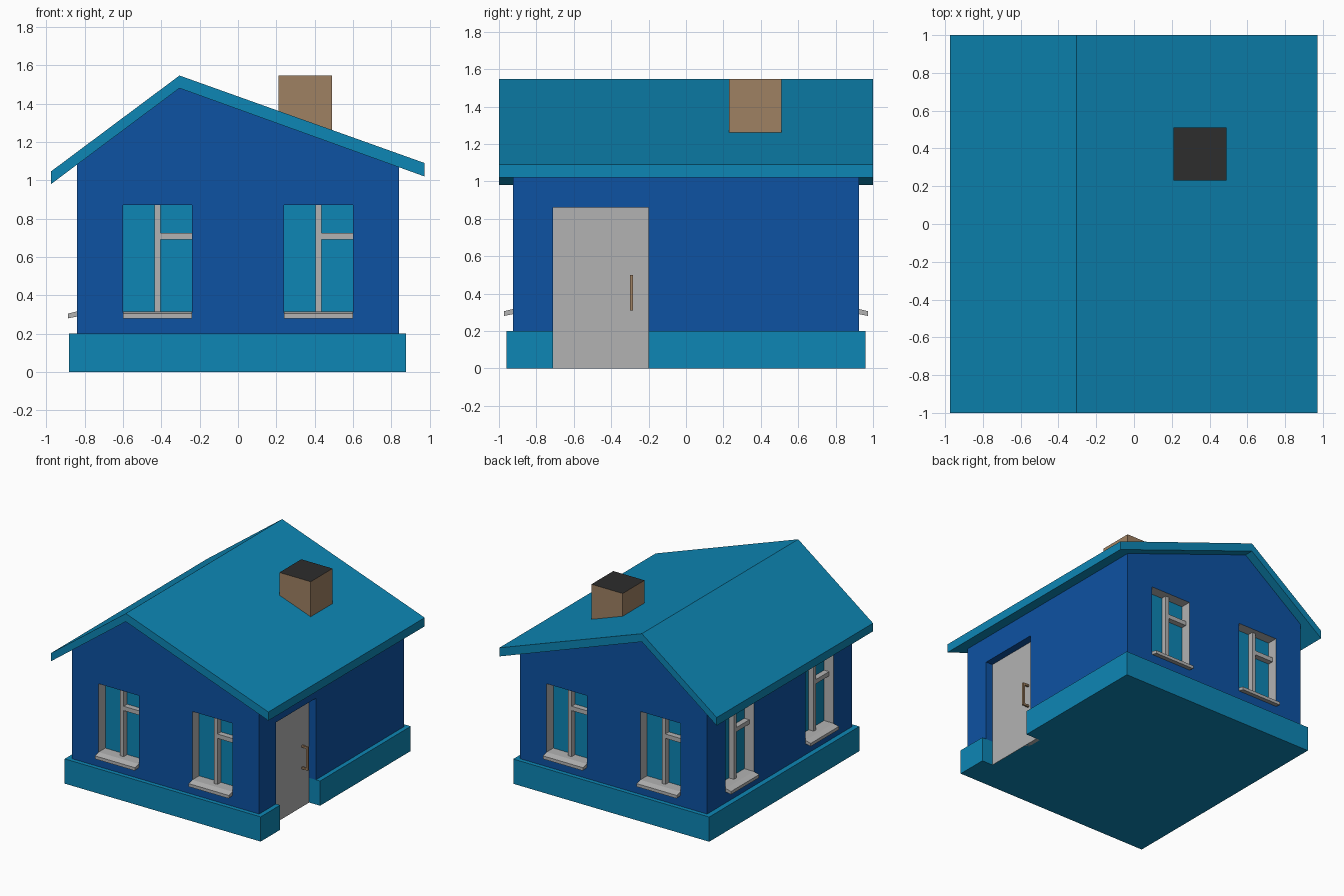
import bpy
import bmesh
import math
from mathutils import Matrix, Vector

default = bpy.data.objects.get("Cube")
if default:
    bpy.data.objects.remove(default, do_unlink=True)


def material(name, r, g, b):
    m = bpy.data.materials.new(name)
    m.use_nodes = True
    m.diffuse_color = (r, g, b, 1)
    bsdf = next(n for n in m.node_tree.nodes if n.type == 'BSDF_PRINCIPLED')
    bsdf.inputs["Base Color"].default_value = (r, g, b, 1)
    return m


TEAL = material("teal", 0.004, 0.24, 0.46)
BLUE = material("wall blue", 0.004, 0.085, 0.365)
GREY = material("light grey", 0.45, 0.45, 0.45)
BROWN = material("brick brown", 0.345, 0.218, 0.123)
DARK = material("soot", 0.026, 0.026, 0.026)


def finish(bm, name, mat, matrix=None):
    bmesh.ops.recalc_face_normals(bm, faces=bm.faces)
    mesh = bpy.data.meshes.new(name)
    bm.to_mesh(mesh)
    bm.free()
    if matrix:
        mesh.transform(matrix)
    mesh.materials.append(mat)
    obj = bpy.data.objects.new(name, mesh)
    bpy.context.scene.collection.objects.link(obj)
    return obj


def prism(name, profile, start, end, along, mat, matrix=None):
    """Extrude a closed profile: (x, z) along 'y', or (y, z) along 'x'."""
    bm = bmesh.new()
    place = (lambda a, b: (a, start, b)) if along == 'y' else (lambda a, b: (start, a, b))
    face = bm.faces.new([bm.verts.new(place(a, b)) for a, b in profile])
    geom = bmesh.ops.extrude_face_region(bm, geom=[face])["geom"]
    step = Vector((0, end - start, 0) if along == 'y' else (end - start, 0, 0))
    bmesh.ops.translate(bm, vec=step, verts=[g for g in geom if isinstance(g, bmesh.types.BMVert)])
    return finish(bm, name, mat, matrix)


def box(name, xs, ys, zs, mat, matrix=None):
    profile = [(xs[0], zs[0]), (xs[1], zs[0]), (xs[1], zs[1]), (xs[0], zs[1])]
    return prism(name, profile, ys[0], ys[1], 'y', mat, matrix)


def cut(target, cutter):
    """Subtract the cutter, keeping its colour on the new faces."""
    mod = target.modifiers.new("opening", 'BOOLEAN')
    mod.operation = 'DIFFERENCE'
    mod.solver = 'EXACT'
    mod.material_mode = 'TRANSFER'
    mod.object = cutter
    bpy.context.view_layer.objects.active = target
    bpy.ops.object.modifier_apply(modifier=mod.name)
    bpy.data.objects.remove(cutter, do_unlink=True)


# Shell: plinth, gabled walls and off-centre roof
WALL_X, WALL_Y, RECESS = 0.838, 0.926, 0.09
plinth = box("plinth", (-0.88, 0.875), (-0.96, 0.96), (0, 0.2), TEAL)
walls = prism("walls", [(-WALL_X, 0.2), (WALL_X, 0.2), (WALL_X, 1.07),
                        (-0.305, 1.482), (-WALL_X, 1.083)],
              -WALL_Y, WALL_Y, 'y', BLUE)
prism("roof", [(-0.975, 0.98), (-0.305, 1.48), (0.972, 1.02),
               (0.972, 1.09), (-0.305, 1.546), (-0.975, 1.046)],
      -1, 1, 'y', TEAL)

# Chimney with a dark top
chimney = box("chimney", (0.21, 0.49), (0.23, 0.51), (1.2, 1.546), BROWN)
chimney.data.materials.append(DARK)
for p in chimney.data.polygons:
    if p.normal.z > 0.9:
        p.material_index = 1

# Door niche, door and handle
DOOR_Y, DOOR_X = (-0.71, -0.2), 0.775
cut(plinth, box("plinth_cutter", (DOOR_X, 1), DOOR_Y, (-0.1, 0.3), TEAL))
cut(walls, box("door_cutter", (DOOR_X, 1), DOOR_Y, (0.1, 0.86), BLUE))
box("door", (DOOR_X - 0.03, DOOR_X + 0.003), DOOR_Y, (0, 0.86), GREY)
GRIP_Y = (-0.3, -0.284)
box("handle_grip", (0.82, 0.835), GRIP_Y, (0.31, 0.5), BROWN)
for z in (0.31, 0.485):
    box("handle_post", (DOOR_X, 0.82), GRIP_Y, (z, z + 0.015), BROWN)


def window(label, matrix):
    """Window in a frame whose origin is on the wall face, outside towards -y."""
    half = 0.18
    cut(walls, box("window_cutter", (-half, half), (-0.1, RECESS), (0.3, 0.87), GREY, matrix))
    box(label + "_glass", (-half, half), (RECESS - 0.005, RECESS + 0.003), (0.3, 0.87), TEAL, matrix)
    box(label + "_mullion", (-0.016, 0.016), (0.04, RECESS), (0.3, 0.87), GREY, matrix)
    box(label + "_transom", (0.016, half), (0.04, RECESS), (0.69, 0.725), GREY, matrix)
    prism(label + "_sill", [(RECESS, 0.29), (0, 0.29), (-0.048, 0.28), (-0.048, 0.305),
                            (0, 0.317), (RECESS, 0.317)],
          -half, half, 'x', GREY, matrix)


# Pairs of windows on the front, left-hand (-x) and back walls
for side, turn, distance, offset in (("front", 0, WALL_Y, 0.42),
                                     ("side", -90, WALL_X, 0.51),
                                     ("back", 180, WALL_Y, 0.42)):
    spin = Matrix.Rotation(math.radians(turn), 4, 'Z')
    for i, s in enumerate((-1, 1)):
        window(f"{side}_window_{i + 1}", spin @ Matrix.Translation((s * offset, -distance, 0)))
